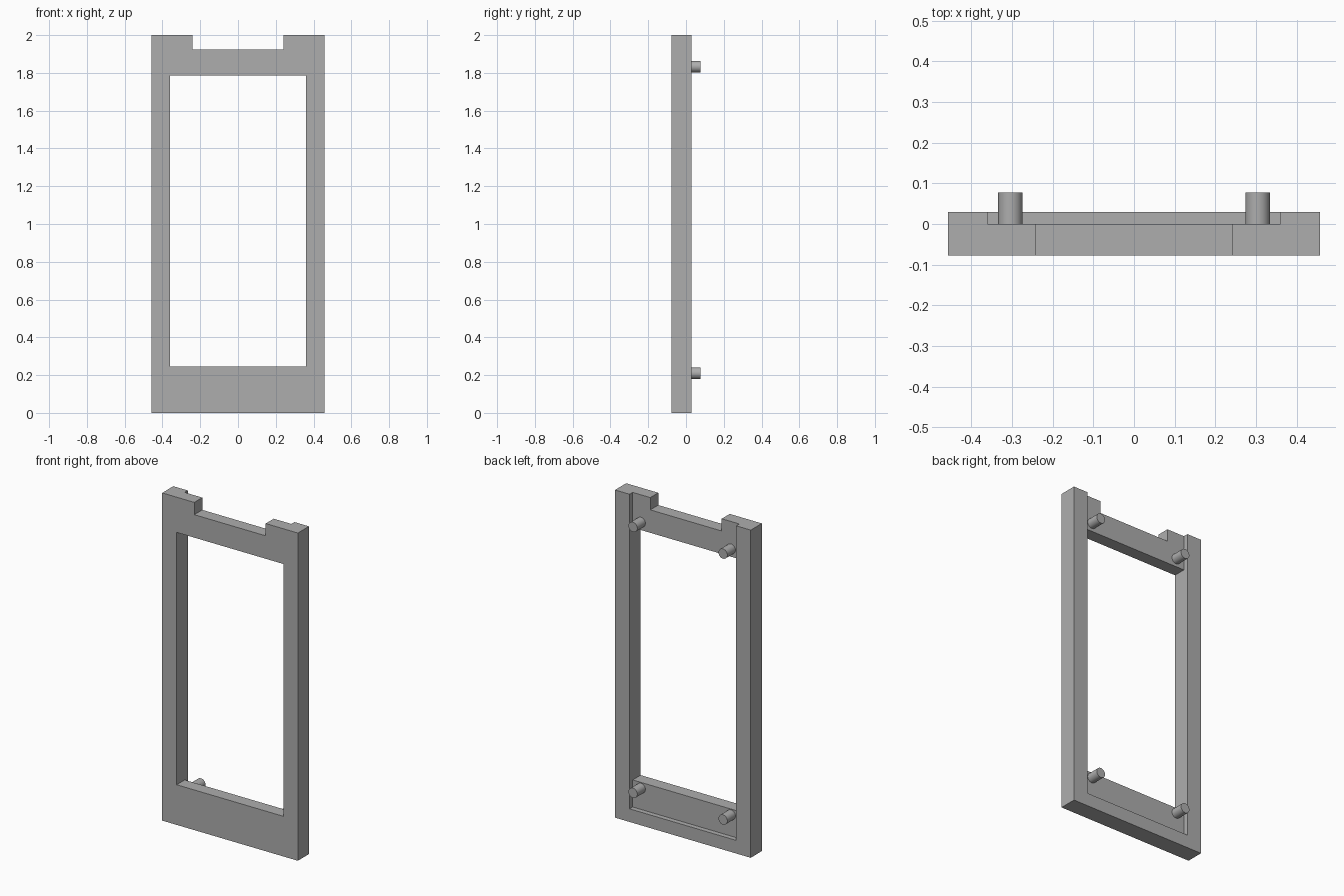
import bpy
import math

cube = bpy.data.objects.get("Cube")
if cube:
    bpy.data.objects.remove(cube, do_unlink=True)

grey = bpy.data.materials.new("plain grey")
grey.use_nodes = True
colour = (0.42, 0.42, 0.42, 1)
grey.diffuse_color = colour
grey.node_tree.nodes["Principled BSDF"].inputs["Base Color"].default_value = colour

FRONT, RECESS, BACK, PEG_END = -0.077, 0.0, 0.03, 0.078
HALF_WIDTH, HALF_OPENING, HALF_NOTCH = 0.458, 0.36, 0.241


def box(name, half_width, y0, y1, z0, z1):
    """Box centred on x = 0, spanning the given depths and heights."""
    bpy.ops.mesh.primitive_cube_add(size=1, location=(0, (y0 + y1) / 2, (z0 + z1) / 2))
    obj = bpy.context.object
    obj.name = name
    obj.scale = (2 * half_width, y1 - y0, z1 - z0)
    bpy.ops.object.transform_apply(location=True, rotation=False, scale=True)
    obj.data.materials.append(grey)
    return obj


def cut(target, cutter):
    """Subtract the cutter from the target, then discard it."""
    cutter.hide_render = True
    mod = target.modifiers.new("cut", "BOOLEAN")
    mod.operation = "DIFFERENCE"
    mod.solver = "EXACT"
    mod.object = cutter
    bpy.context.view_layer.objects.active = target
    bpy.ops.object.modifier_apply(modifier=mod.name)
    bpy.data.objects.remove(cutter, do_unlink=True)


# Frame: window opening, top notch, and a back recess open at the top
frame = box("frame", HALF_WIDTH, FRONT, BACK, 0, 2)
cut(frame, box("recess_cutter", HALF_OPENING, RECESS, 0.2, 0.08, 2.2))
cut(frame, box("opening_cutter", HALF_OPENING, -0.2, 0.2, 0.245, 1.785))
cut(frame, box("notch_cutter", HALF_NOTCH, -0.2, 0.2, 1.925, 2.2))

# Four mounting pegs standing out of the recess
for height, z in (("lower", 0.21), ("upper", 1.833)):
    for side, sign in (("left", 1), ("right", -1)):
        start = RECESS - 0.01
        bpy.ops.mesh.primitive_cylinder_add(
            vertices=32, radius=0.03, depth=PEG_END - start,
            location=(sign * 0.304, (start + PEG_END) / 2, z),
            rotation=(math.pi / 2, 0, 0))
        peg = bpy.context.object
        peg.name = f"{height}_{side}_peg"
        peg.data.materials.append(grey)
        bpy.ops.object.shade_smooth_by_angle()
